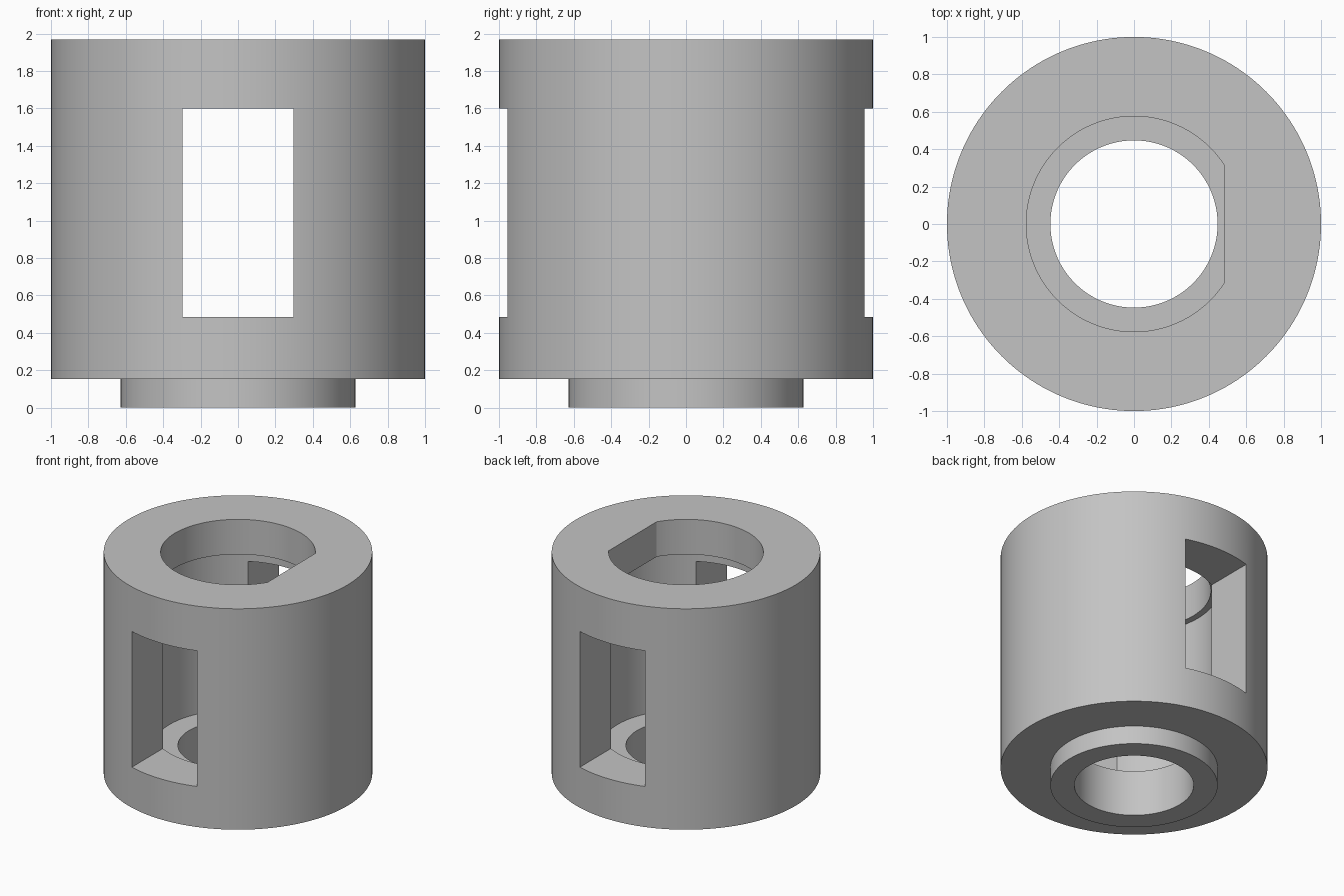
import bpy
import bmesh
import math

SEGMENTS = 160

cube = bpy.data.objects.get("Cube")
if cube:
    bpy.data.objects.remove(cube, do_unlink=True)

grey = bpy.data.materials.new("plain grey")
grey.use_nodes = True
grey.diffuse_color = (0.55, 0.55, 0.55, 1)
grey.node_tree.nodes["Principled BSDF"].inputs["Base Color"].default_value = grey.diffuse_color


def finish(bm, name):
    bmesh.ops.recalc_face_normals(bm, faces=bm.faces)
    mesh = bpy.data.meshes.new(name)
    bm.to_mesh(mesh)
    bm.free()
    mesh.materials.append(grey)
    obj = bpy.data.objects.new(name, mesh)
    bpy.context.collection.objects.link(obj)
    return obj


def lathe(name, profile):
    """Revolve a closed (radius, z) profile around z."""
    bm = bmesh.new()
    rings = []
    for i in range(SEGMENTS):
        a = math.tau * i / SEGMENTS
        rings.append([bm.verts.new((r * math.cos(a), r * math.sin(a), z)) for r, z in profile])
    n = len(profile)
    for i, ring in enumerate(rings):
        following = rings[(i + 1) % SEGMENTS]
        for j in range(n):
            k = (j + 1) % n
            bm.faces.new((ring[j], following[j], following[k], ring[k]))
    return finish(bm, name)


def prism(name, outline, low, high):
    """Extrude an (x, y) outline from low to high."""
    bm = bmesh.new()
    base = bm.faces.new([bm.verts.new((x, y, low)) for x, y in outline])
    out = bmesh.ops.extrude_face_region(bm, geom=[base])
    for v in out["geom"]:
        if isinstance(v, bmesh.types.BMVert):
            v.co.z = high
    return finish(bm, name)


# Hollow housing: collar, outer wall, top lip, chamber, ledge and bore
housing = lathe("housing", [
    (0.447, 0), (0.627, 0), (0.627, 0.152), (1, 0.152), (1, 1.967),
    (0.4, 1.967), (0.4, 1.68), (0.627, 1.68), (0.627, 0.38), (0.447, 0.38)])

# D-shaped opening through the top lip, flat towards +x
radius, flat = 0.576, 0.485
start = math.acos(flat / radius)
steps = 120
d_outline = []
for i in range(steps + 1):
    a = start + (math.tau - 2 * start) * i / steps
    d_outline.append((radius * math.cos(a), radius * math.sin(a)))
d_cutter = prism("d_opening_cutter", d_outline, 1.5, 2.2)

# Window passing through front and back walls
w = 0.296
window_cutter = prism("window_cutter", [(-w, -1.5), (w, -1.5), (w, 1.5), (-w, 1.5)], 0.485, 1.6)

bpy.ops.object.select_all(action="DESELECT")
bpy.context.view_layer.objects.active = housing
housing.select_set(True)
for cutter in (d_cutter, window_cutter):
    cutter.hide_render = True
    mod = housing.modifiers.new(cutter.name, "BOOLEAN")
    mod.operation = "DIFFERENCE"
    mod.solver = "EXACT"
    mod.object = cutter
    bpy.ops.object.modifier_apply(modifier=mod.name)
    bpy.data.objects.remove(cutter, do_unlink=True)

bpy.ops.object.shade_smooth_by_angle(angle=math.radians(30))
